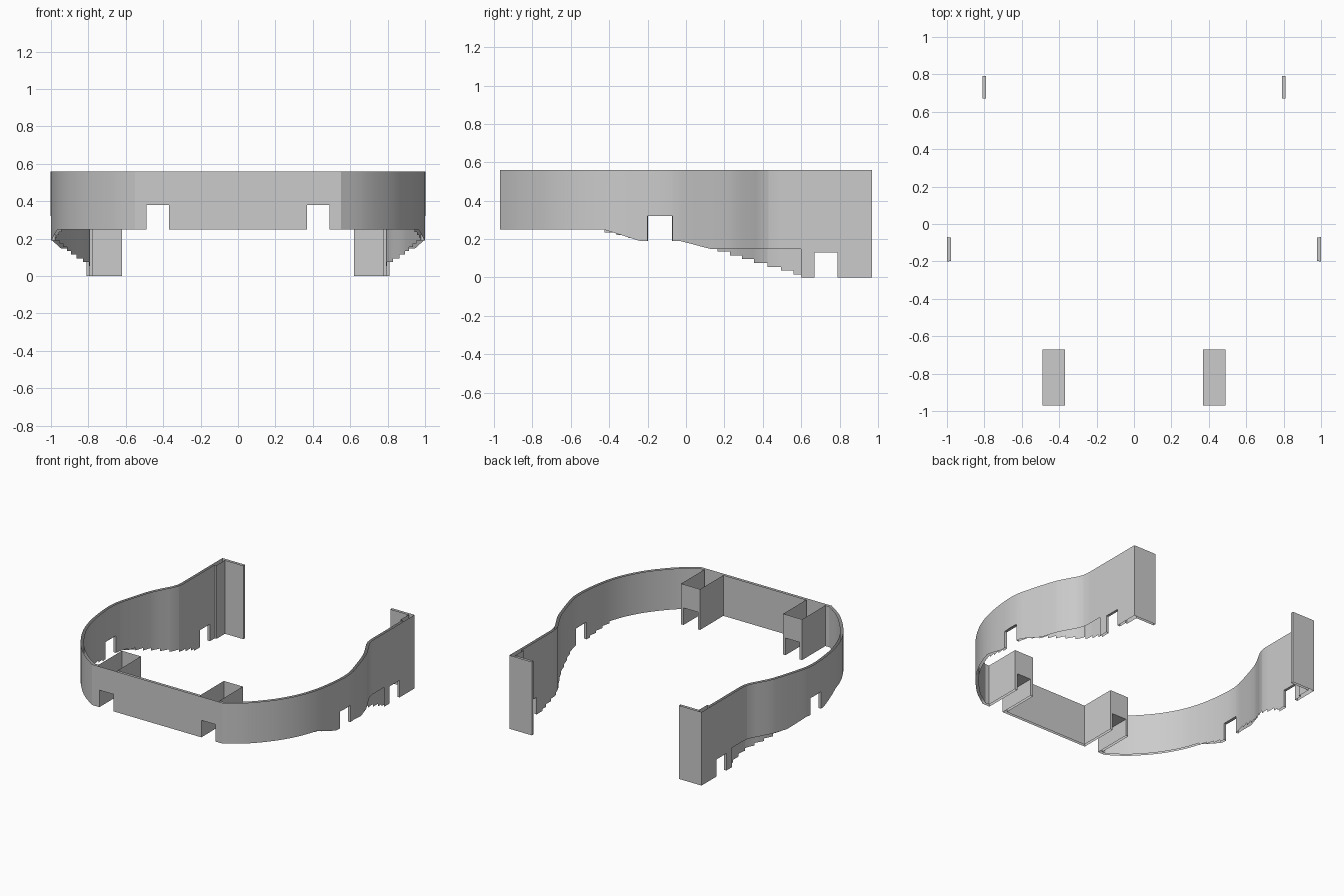
import bpy, bmesh, math

if "Cube" in bpy.data.objects:
    bpy.data.objects.remove(bpy.data.objects["Cube"])

TOP = 0.56
T = 0.02  # wall thickness


def finish(name, quads, smooth=False):
    """Mesh from quads, mirrored across x = 0."""
    bm = bmesh.new()
    for q in quads:
        bm.faces.new([bm.verts.new(p) for p in q])
    bmesh.ops.remove_doubles(bm, verts=bm.verts, dist=0.0005)
    me = bpy.data.meshes.new(name)
    bm.to_mesh(me)
    bm.free()
    ob = bpy.data.objects.new(name, me)
    bpy.context.collection.objects.link(ob)
    mod = ob.modifiers.new("mirror", 'MIRROR')
    mod.merge_threshold = 0.0005
    if smooth:
        bpy.context.view_layer.objects.active = ob
        ob.select_set(True)
        bpy.ops.object.shade_smooth_by_angle(angle=math.radians(30))
        ob.select_set(False)
    return ob


def panel(a, b, z0, z1=TOP):
    """Upright rectangle between two plan points."""
    return [(*a, z0), (*b, z0), (*b, z1), (*a, z1)]


# plan outline of the outer side wall: (y, x)
KEYS = [(-.97, .55), (-.89, .665), (-.79, .765), (-.68, .85), (-.54, .925),
        (-.39, .972), (-.2, .999), (-.07, .999), (.05, .97), (.24, .91),
        (.33, .865), (.41, .822), (.48, .81), (.85, .81)]


def outline(y):
    n = len(KEYS)
    i = max(k for k in range(n - 1) if KEYS[k][0] <= y + 1e-9)

    def slope(k):
        if k >= n - 2:
            return 0
        a, b = KEYS[max(k - 1, 0)], KEYS[k + 1]
        return (b[1] - a[1]) / (b[0] - a[0])
    (y0, x0), (y1, x1) = KEYS[i], KEYS[i + 1]
    h = y1 - y0
    t = (y - y0) / h
    return ((2*t**3 - 3*t**2 + 1) * x0 + (t**3 - 2*t**2 + t) * h * slope(i)
            + (3*t**2 - 2*t**3) * x1 + (t**3 - t**2) * h * slope(i + 1))


def outer_pt(y):
    return (outline(y), y)


def inner_pt(y):
    a, b = max(y - .004, -.97), min(y + .004, .85)
    d = (outline(b) - outline(a)) / (b - a)
    l = math.hypot(1, d)
    return (outline(y) - T / l, y + T * d / l)


NOTCHES = [(-.2, -.07, .19, .32), (.67, .79, 0, .13)]


def notch_z(y):
    for a, b, _, z in NOTCHES:
        if a < y < b:
            return z


def outer_bottom(y):
    pts = [(-1, .25), (-.43, .25), (-.24, .19), (-.03, .19), (.13, .148), (.6, .148)]
    if y > .6:
        return 0
    for (a, za), (b, zb) in zip(pts, pts[1:]):
        if y <= b:
            return za + (zb - za) * (y - a) / (b - a)


def inner_bottom(y):
    if y < -.43:
        return .25
    if y < -.24:
        return .235 - .015 * math.floor((y + .43) / .0634)
    if y < .04:
        return .19
    if y < .6:
        return .175 - .02 * math.floor((y - .04) / .0651)
    return 0


# curved side walls, stepped underneath, with cable-style notches
ys = {-.97 + .035 * i for i in range(42)} | {.6, .67, .79, .85, -.2, -.07, -.24, .04, -.03, .13}
ys |= {-.43 + .0634 * i for i in range(4)} | {.04 + .0651 * i for i in range(9)}
ys = sorted(y for y in ys if y <= .85)
quads = []
for a, b in zip(ys, ys[1:]):
    if b - a < .001:
        continue
    for pt, low in ((outer_pt, outer_bottom), (inner_pt, inner_bottom)):
        z = notch_z((a + b) / 2)
        za, zb = (z, z) if z else (low(a + .0005), low(b - .0005))
        p, q = pt(a), pt(b)
        f = [(*p, za), (*q, zb), (*q, TOP), (*p, TOP)]
        quads.append(f if pt is outer_pt else f[::-1])
# notch jambs and roofs
for a, b, lo, hi in NOTCHES:
    oa, ia, ob_, ib = outer_pt(a), inner_pt(a), outer_pt(b), inner_pt(b)
    quads += [panel(oa, ia, lo, hi), panel(ib, ob_, lo, hi),
              [(*oa, hi), (*ia, hi), (*ib, hi), (*ob_, hi)]]
finish("side_wall", quads, True)

# flat front wall with two notches
F, I, B = -.97, -.95, -.67
finish("front_wall", [
    panel((0, F), (.37, F), .25), panel((.37, F), (.49, F), .38),
    panel((.49, F), (.55, F), .25),
    panel((.35, I), (0, I), .25), panel((.54, I), (.51, I), .25)])

# sockets behind the front wall with a tunnel through each
finish("front_socket", [
    panel((.35, B), (.35, I), .25), panel((.51, I), (.51, B), .25),
    panel((.37, B), (.35, B), .25), panel((.49, B), (.37, B), .38),
    panel((.51, B), (.49, B), .25),
    panel((.37, F), (.37, B), .25, .38), panel((.49, B), (.49, F), .25, .38),
    [(.37, F, .38), (.37, B, .38), (.49, B, .38), (.49, F, .38)]])

# L-shaped rear posts turning inward
loop = [(.81, .85), (.81, .97), (.62, .97), (.62, .95), (.775, .95), (.775, .85), (.79, .85)]
finish("rear_post", [panel(a, b, 0) for a, b in zip(loop, loop[1:])])
